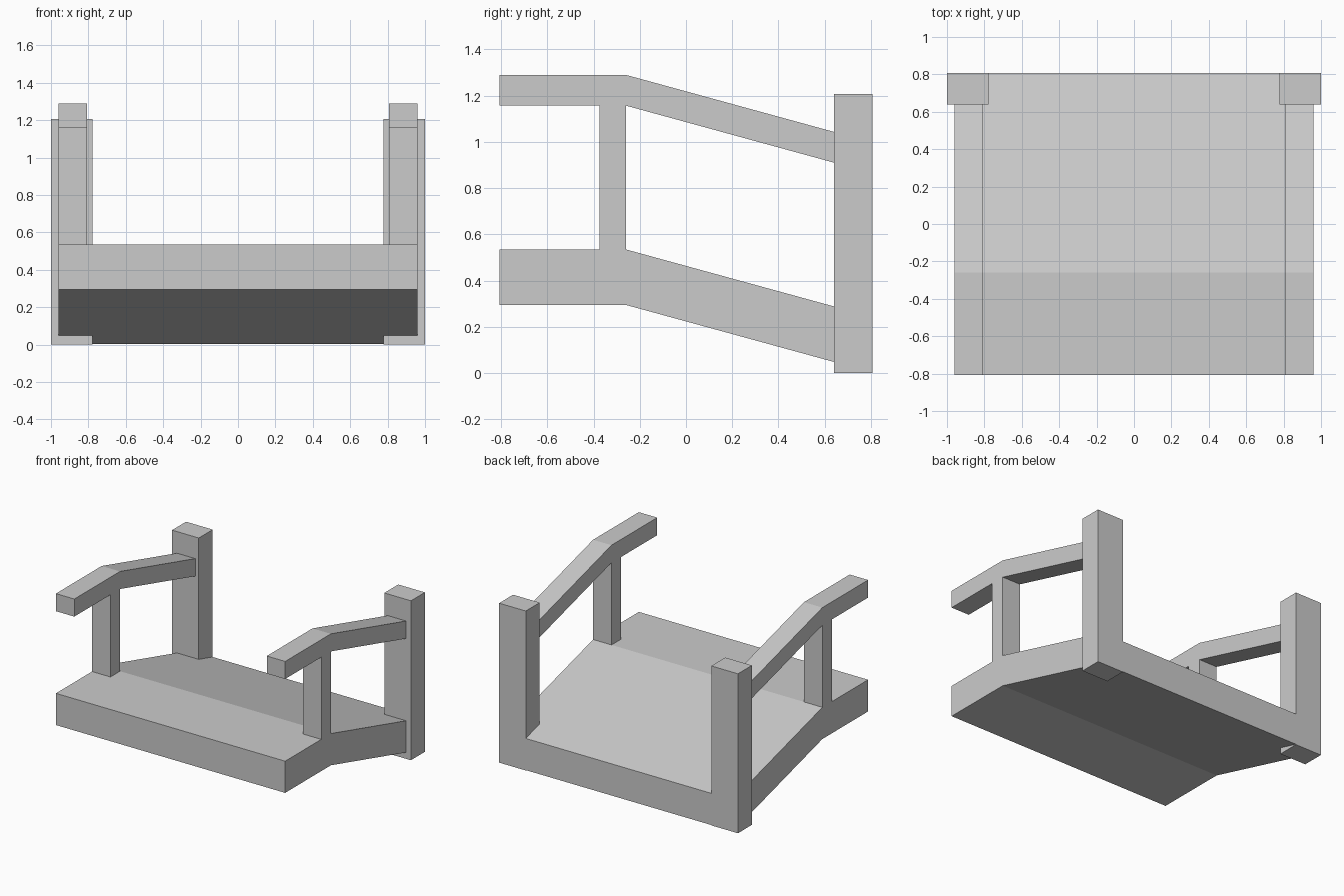
import bpy

if "Cube" in bpy.data.objects:
    bpy.data.objects.remove(bpy.data.objects["Cube"])

D = 0.807           # half depth
BEND = -0.26        # where deck and rails start sloping down
SLOPE = -0.274


def extrude_x(name, profile, x0, x1):
    """Closed prism from a (y, z) profile, counter-clockwise seen from +x."""
    n = len(profile)
    verts = [(x, y, z) for x in (x0, x1) for y, z in profile]
    faces = [tuple(reversed(range(n))), tuple(range(n, 2 * n))]
    faces += [(i, (i + 1) % n, n + (i + 1) % n, n + i) for i in range(n)]
    mesh = bpy.data.meshes.new(name)
    mesh.from_pydata(verts, [], faces)
    obj = bpy.data.objects.new(name, mesh)
    bpy.context.collection.objects.link(obj)
    return obj


def bent_profile(bottom, top, y_end):
    """Flat at the front, sloping down behind the bend."""
    drop = SLOPE * (y_end - BEND)
    return [(-D, bottom), (BEND, bottom), (y_end, bottom + drop),
            (y_end, top + drop), (BEND, top), (-D, top)]


def box_profile(y0, y1, z0, z1):
    return [(y0, z0), (y1, z0), (y1, z1), (y0, z1)]


def mirrored_pair(name, profile, x0, x1):
    obj = extrude_x(name, profile, x0, x1)
    obj.modifiers.new("Mirror", 'MIRROR').use_mirror_merge = False
    return obj


# Thick bent deck
extrude_x("deck", bent_profile(0.295, 0.535, D), -0.96, 0.96)

# Tall square posts at the back corners
mirrored_pair("back_posts", box_profile(0.64, D, 0.0, 1.207), 0.777, 1.0)

# Handrails, running into the back posts
mirrored_pair("handrails", bent_profile(1.157, 1.29, 0.66), 0.806, 0.96)

# Uprights between deck and handrails, just in front of the bend
mirrored_pair("rail_supports", box_profile(-0.375, BEND, 0.535, 1.157), 0.806, 0.96)
